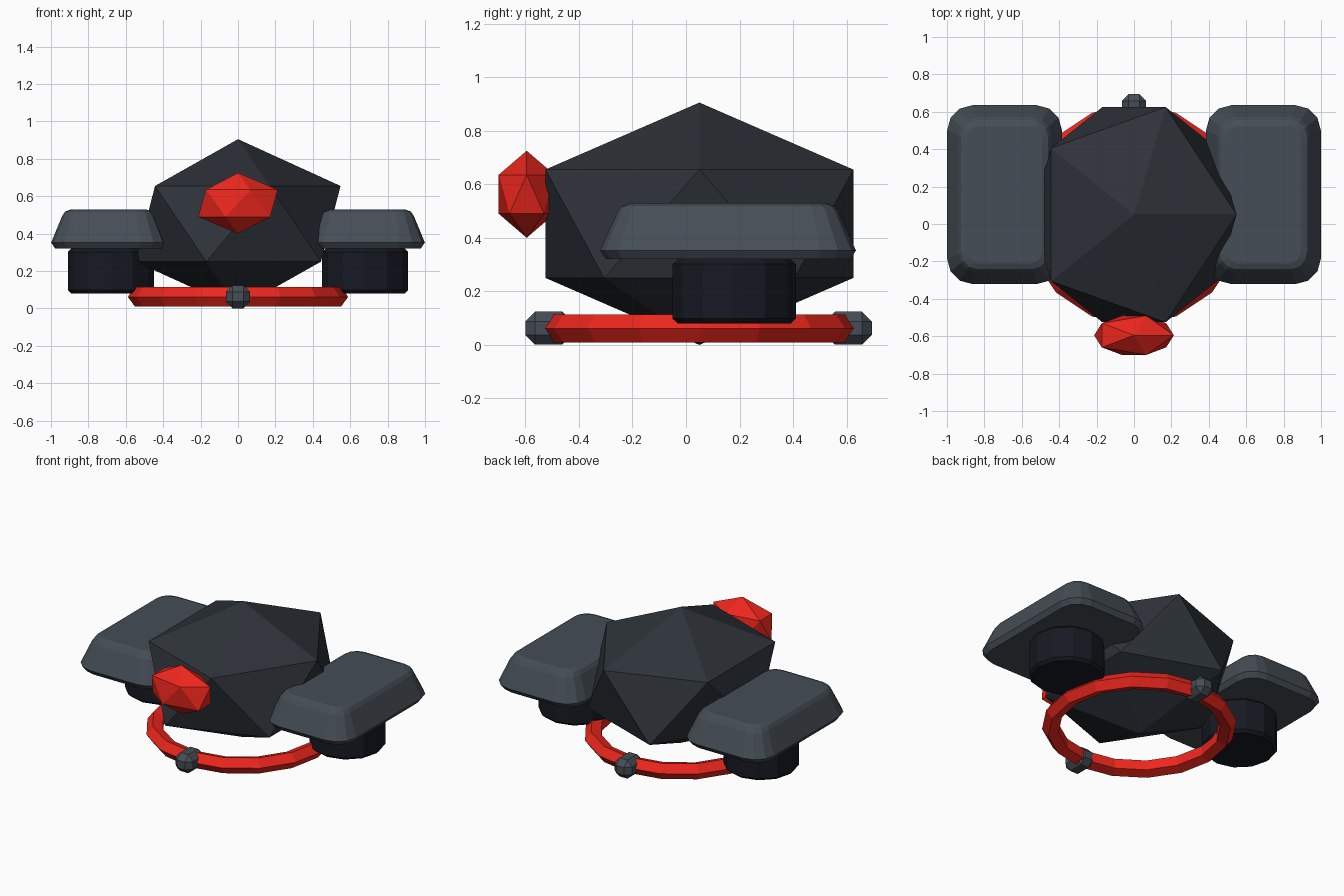
import bpy, bmesh
from math import cos, sin, pi

if "Cube" in bpy.data.objects:
    bpy.data.objects.remove(bpy.data.objects["Cube"])


def material(name, rgb):
    m = bpy.data.materials.new(name)
    m.diffuse_color = (*rgb, 1)
    m.use_nodes = True
    m.node_tree.nodes["Principled BSDF"].inputs["Base Color"].default_value = m.diffuse_color
    return m


SHELL = material("dark_shell", (0.027, 0.033, 0.042))
GREY = material("slate_grey", (0.06, 0.075, 0.092))
BLACK = material("black", (0.008, 0.010, 0.016))
RED = material("red", (0.85, 0.02, 0.012))


def finish(obj, name, mat):
    obj.name = obj.data.name = name
    obj.data.materials.append(mat)
    return obj


def apply_scale(obj, scale):
    for v in obj.data.vertices:
        v.co = [c * s for c, s in zip(v.co, scale)]


def bevel(obj, width, segments=1):
    mod = obj.modifiers.new("bevel", "BEVEL")
    mod.width, mod.segments = width, segments
    mod.limit_method, mod.angle_limit = "ANGLE", pi / 4


def gem(name, loc, scale, mat):
    bpy.ops.mesh.primitive_ico_sphere_add(subdivisions=1, radius=1, location=loc)
    obj = bpy.context.object
    apply_scale(obj, scale)
    return finish(obj, name, mat)


def rounded_rect(hx, hy, r, z, steps=3):
    pts = []
    for q, (sx, sy) in enumerate([(1, 1), (-1, 1), (-1, -1), (1, -1)]):
        for i in range(steps + 1):
            a = pi / 2 * (q + i / steps)
            pts.append((sx * (hx - r) + r * cos(a), sy * (hy - r) + r * sin(a), z))
    return pts


def loft(name, rings, loc, mat):
    bm = bmesh.new()
    loops = [[bm.verts.new(p) for p in ring] for ring in rings]
    n = len(loops[0])
    for a, b in zip(loops, loops[1:]):
        for i in range(n):
            j = (i + 1) % n
            bm.faces.new((a[i], a[j], b[j], b[i]))
    bm.faces.new(loops[0][::-1])
    bm.faces.new(loops[-1])
    mesh = bpy.data.meshes.new(name)
    bm.to_mesh(mesh)
    bm.free()
    obj = bpy.data.objects.new(name, mesh)
    obj.location = loc
    bpy.context.collection.objects.link(obj)
    return finish(obj, name, mat)


# Faceted main body and red front gem
gem("body", (0, 0.05, 0.4525), (0.613, 0.676, 0.4525), SHELL)
gem("front_gem", (0, -0.595, 0.5625), (0.238, 0.123, 0.1625), RED)

# Red base ring
bpy.ops.mesh.primitive_torus_add(location=(0, 0.05, 0.062), major_segments=16,
                                 minor_segments=5, major_radius=0.534, minor_radius=0.055)
finish(bpy.context.object, "base_ring", RED)

# Knobs at the front and back of the ring
for name, y in (("front_knob", -0.513), ("back_knob", 0.607)):
    bpy.ops.mesh.primitive_cube_add(size=2, location=(0, y, 0.0625))
    knob = finish(bpy.context.object, name, GREY)
    apply_scale(knob, (0.065, 0.087, 0.0615))
    bevel(knob, 0.036)

# Side pods: tapered rounded covers over round feet
for side, s in (("left", -1), ("right", 1)):
    rings = [rounded_rect(0.285, 0.455, 0.12, 0.32),
             rounded_rect(0.307, 0.478, 0.135, 0.352),
             rounded_rect(0.248, 0.414, 0.095, 0.495),
             rounded_rect(0.232, 0.398, 0.085, 0.518),
             rounded_rect(0.200, 0.368, 0.065, 0.53)]
    loft(side + "_pod", rings, (s * 0.692, 0.157, 0), GREY)

    bpy.ops.mesh.primitive_cylinder_add(vertices=12, radius=0.23, depth=0.24,
                                        location=(s * 0.68, 0.18, 0.2))
    foot = finish(bpy.context.object, side + "_foot", BLACK)
    bevel(foot, 0.018)
